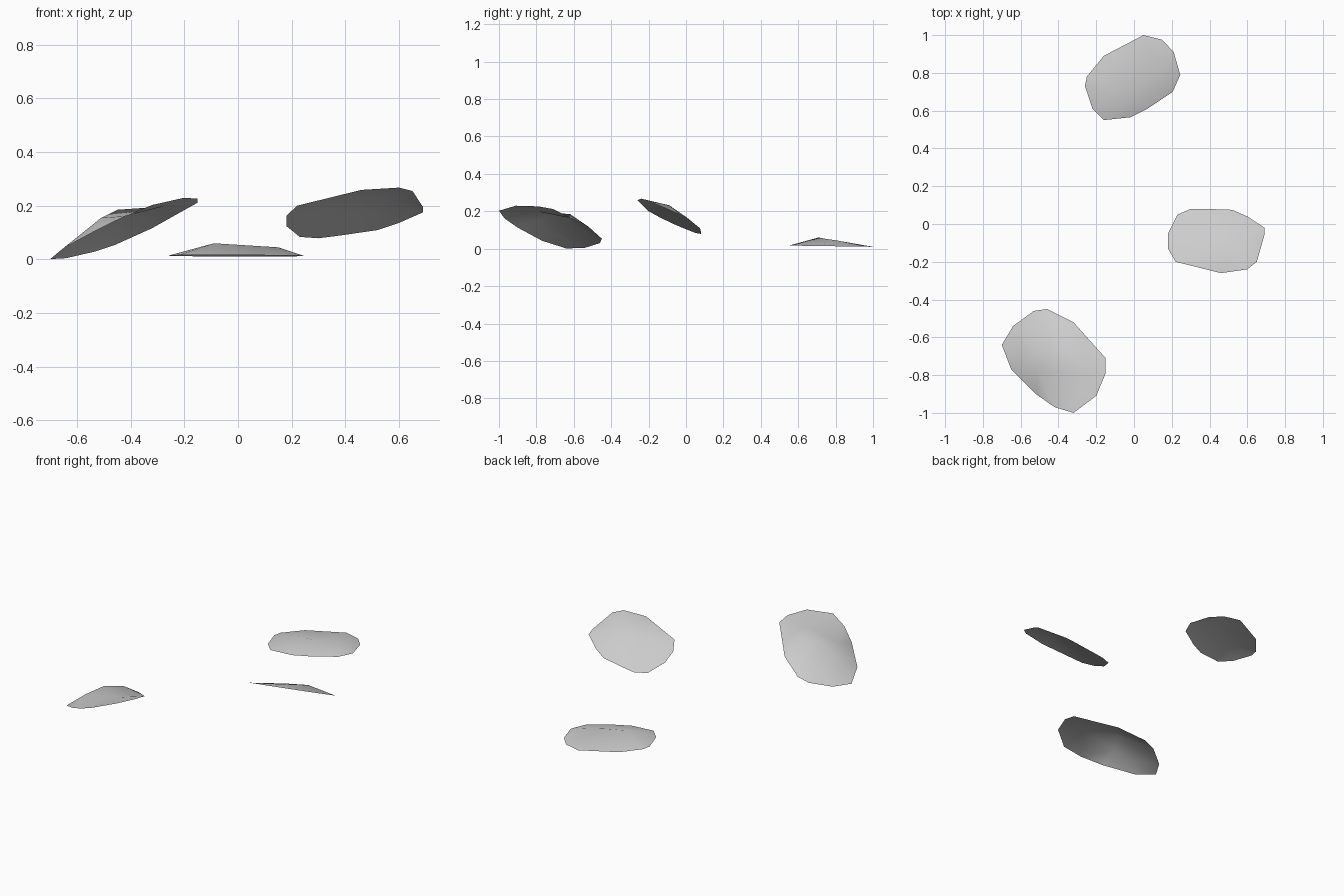
import bpy
import bmesh
from mathutils import Vector
from mathutils.geometry import delaunay_2d_cdt

cube = bpy.data.objects.get("Cube")
if cube:
    bpy.data.objects.remove(cube, do_unlink=True)

# Single pale grey material
grey = bpy.data.materials.new("pale_grey")
grey.use_nodes = True
colour = (.6, .6, .6, 1)
grey.diffuse_color = colour
grey.node_tree.nodes["Principled BSDF"].inputs["Base Color"].default_value = colour


def make_petal(name, tilt, rim, crown):
    """Thin cupped sheet: a rim on a tilted plane, raised to a few crown points."""
    base, slope_x, slope_y = tilt
    points = [Vector((x, y, base + slope_x * x + slope_y * y)) for x, y in rim]
    points += [Vector(p) for p in crown]
    flat = [p.xy for p in points]
    outline = list(range(len(rim)))
    verts, _, faces, source, _, _ = delaunay_2d_cdt(flat, [], [outline], 1, 1e-5)

    bm = bmesh.new()
    made = [bm.verts.new((v.x, v.y, points[source[i][0]].z))
            for i, v in enumerate(verts)]
    for face in faces:
        bm.faces.new([made[i] for i in face])
    bm.normal_update()
    for face in bm.faces:
        if face.normal.z < 0:
            face.normal_flip()
        face.smooth = True

    mesh = bpy.data.meshes.new(name)
    bm.to_mesh(mesh)
    bm.free()
    mesh.materials.append(grey)
    petal = bpy.data.objects.new(name, mesh)
    bpy.context.collection.objects.link(petal)
    return petal


# Front petal, strongly cupped and leaning up toward +x
make_petal(
    "front_petal", (.138, .36, -.18),
    [(-.46, -.45), (-.53, -.46), (-.64, -.54), (-.7, -.64), (-.65, -.77),
     (-.52, -.9), (-.42, -.97), (-.32, -1), (-.2, -.91), (-.15, -.79),
     (-.15, -.71), (-.24, -.61), (-.32, -.52)],
    [(-.6, -.7, .08), (-.51, -.78, .155), (-.45, -.68, .185),
     (-.36, -.62, .185), (-.28, -.78, .197)])

# Side petal, tipped up at its front edge
make_petal(
    "side_petal", (.078, .128, -.47),
    [(.18, -.05), (.23, .05), (.3, .08), (.38, .08), (.52, .075), (.6, .04),
     (.69, -.02), (.69, -.06), (.65, -.2), (.6, -.24), (.46, -.26),
     (.22, -.2), (.18, -.13)],
    [(.4, -.1, .205), (.55, -.09, .232), (.5, 0, .17), (.46, -.2, .255)])

# Back petal, lying nearly flat
make_petal(
    "back_petal", (.025, 0, -.015),
    [(.05, 1), (.15, .975), (.21, .91), (.245, .79), (.205, .7), (.07, .61),
     (-.02, .565), (-.16, .55), (-.22, .61), (-.26, .73), (-.25, .78),
     (-.16, .89)],
    [(-.09, .71, .06), (.04, .75, .052), (.15, .8, .045)])
